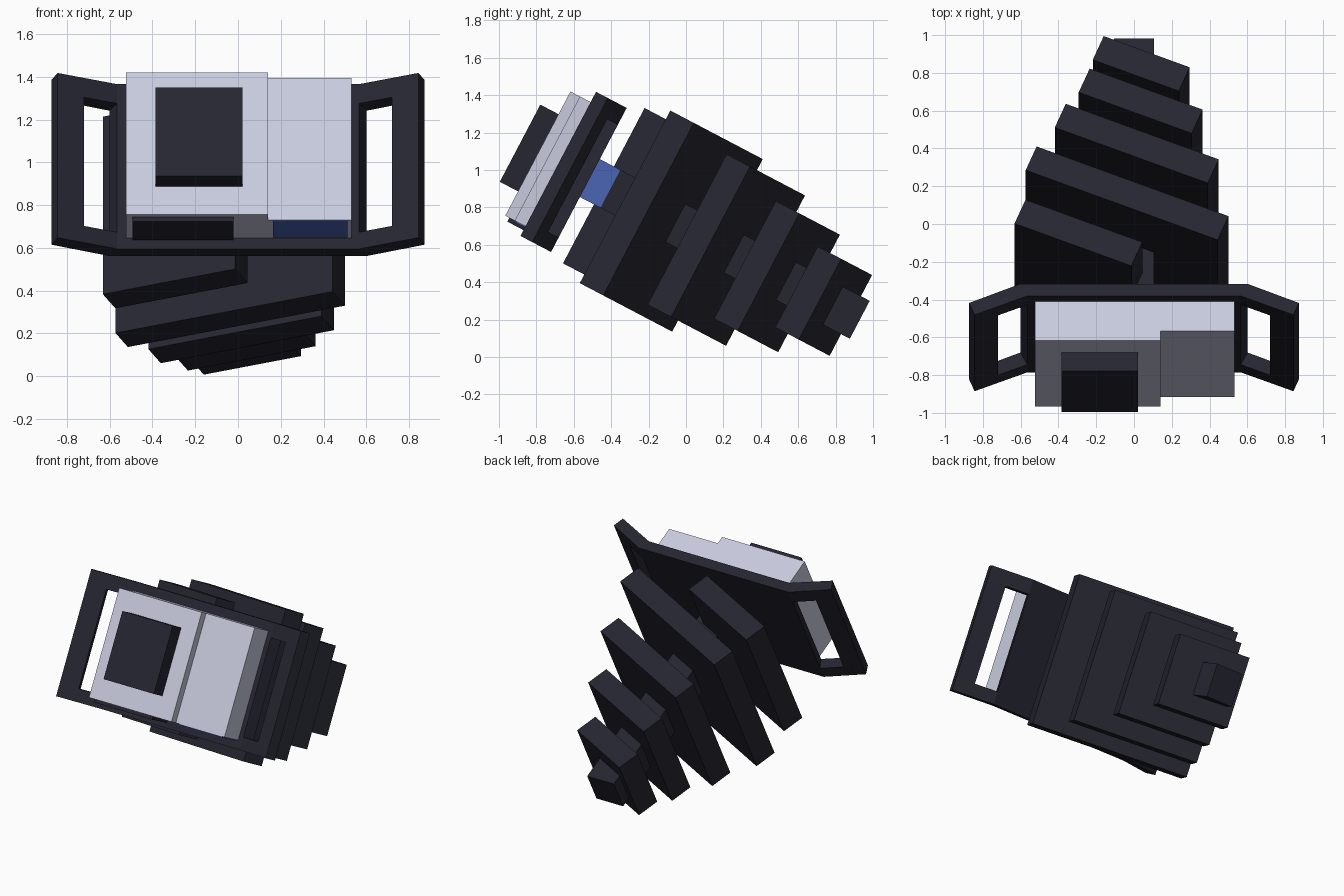
import bpy
import bmesh
from math import radians
from mathutils import Matrix, Vector

if "Cube" in bpy.data.objects:
    bpy.data.objects.remove(bpy.data.objects["Cube"], do_unlink=True)

# The whole model leans forward; the stacked slabs are also turned sideways
TILT = Matrix.Rotation(radians(-27.7), 4, 'X')
TURN = Matrix.Rotation(radians(-22.3), 4, 'Z')
MID_Z = 0.607


def material(name, color):
    mat = bpy.data.materials.new(name)
    mat.use_nodes = True
    mat.diffuse_color = (*color, 1)
    mat.node_tree.nodes["Principled BSDF"].inputs["Base Color"].default_value = (*color, 1)
    return mat


DARK = material("dark charcoal", (0.019, 0.019, 0.031))
PALE = material("pale grey", (0.58, 0.60, 0.73))
BLUE = material("blue", (0.068, 0.13, 0.46))


def prism(name, profile, z0, z1, mat, matrix=TILT):
    """Extrude a flat outline from z0 to z1, then place it."""
    bm = bmesh.new()
    face = bm.faces.new([bm.verts.new((x, y, z0)) for x, y in profile])
    out = bmesh.ops.extrude_face_region(bm, geom=[face])
    new = [v for v in out["geom"] if isinstance(v, bmesh.types.BMVert)]
    bmesh.ops.translate(bm, verts=new, vec=(0, 0, z1 - z0))
    bmesh.ops.recalc_face_normals(bm, faces=bm.faces)
    bm.transform(matrix)
    mesh = bpy.data.meshes.new(name)
    bm.to_mesh(mesh)
    bm.free()
    mesh.materials.append(mat)
    obj = bpy.data.objects.new(name, mesh)
    bpy.context.collection.objects.link(obj)
    return obj


def box(name, x, y, z, mat, matrix=TILT):
    outline = [(x[0], y[0]), (x[1], y[0]), (x[1], y[1]), (x[0], y[1])]
    return prism(name, outline, z[0], z[1], mat, matrix)


# Tapering stack of turned slabs: centre x, centre y, width, height
slabs = [
    (-0.038, -0.683, 0.668, 0.938),
    (0.121, -0.391, 1.098, 1.042),
    (0.042, -0.064, 0.875, 0.908),
    (-0.055, 0.227, 0.646, 0.710),
    (-0.159, 0.489, 0.492, 0.488),
]
for i, (cx, cy, w, h) in enumerate(slabs):
    box(f"slab_{i + 1}", (cx - w / 2, cx + w / 2), (cy - 0.0765, cy + 0.0765),
        (MID_Z - h / 2, MID_Z + h / 2), DARK, TILT @ TURN)

# Straight core running through the slabs, with a blue front end
CORE_X, CORE_Z = (-0.107, 0.107), (0.494, 0.723)
box("core", CORE_X, (-0.776, 0.73), CORE_Z, DARK)
box("core_front", CORE_X, (-0.9, -0.776), CORE_Z, BLUE)

# Front plate with mitred ends
BOTTOM, TOP = 0.162, 1.032
fold_front, fold_back = Vector((0.565, -0.972)), Vector((0.602, -0.9))
tip_front, tip_back = Vector((0.844, -1.085)), Vector((0.873, -1.014))
prism("front_plate", [(-fold_front.x, fold_front.y), fold_front,
                      fold_back, (-fold_back.x, fold_back.y)], BOTTOM, TOP, DARK)

# Folded wings, each a frame around an open slot
slot_front = fold_front.lerp(tip_front, 0.56)
slot_back = slot_front + (tip_back - tip_front)
for side, s in (("left", 1), ("right", -1)):
    def mirrored(points):
        return [(s * p.x, p.y) for p in points]
    arm = mirrored([fold_front, tip_front, tip_back, fold_back])
    post = mirrored([slot_front, tip_front, tip_back, slot_back])
    prism(f"{side}_wing_top", arm, 0.93, TOP, DARK)
    prism(f"{side}_wing_bottom", arm, BOTTOM, 0.25, DARK)
    prism(f"{side}_wing_post", post, 0.25, 0.93, DARK)

# Pale panels on the plate, the right one standing further out
PANEL_Z = (0.22, 0.97)
box("right_panel", (-0.523, 0.141), (-1.207, -0.972), PANEL_Z, PALE)
box("left_panel", (0.141, 0.532), (-1.15, -0.972), PANEL_Z, PALE)
box("raised_block", (-0.385, 0.02), (-1.317, -1.207), (0.367, 0.833), DARK)

# Pads under the panels
box("right_under_pad", (-0.493, -0.022), (-1.182, -0.995), (0.197, 0.22), DARK)
box("left_under_pad", (0.163, 0.512), (-1.146, -0.985), (0.214, 0.22), BLUE)
